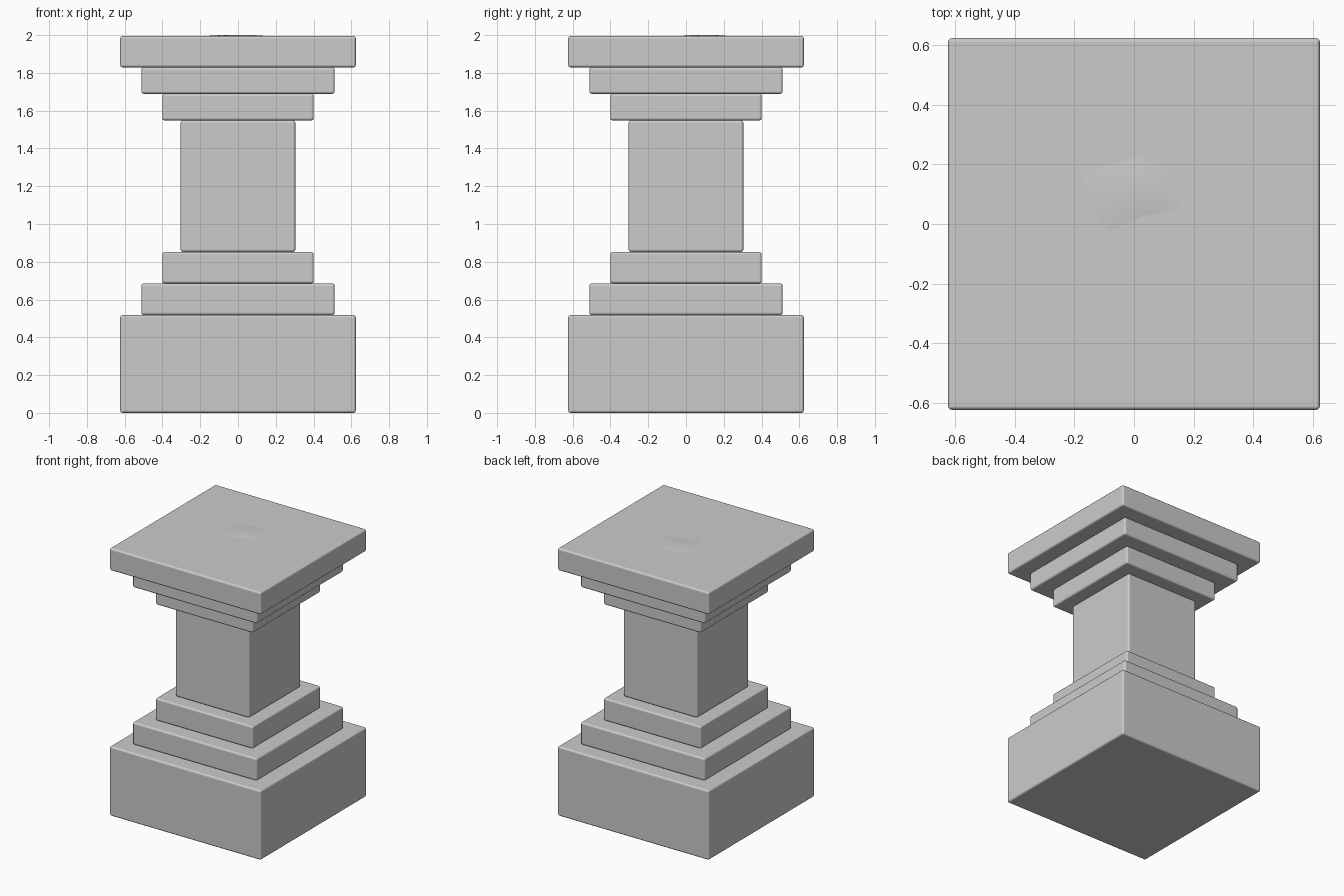
import bpy, bmesh

if "Cube" in bpy.data.objects:
    bpy.data.objects.remove(bpy.data.objects["Cube"])

def finish(obj):
    bpy.ops.object.select_all(action='DESELECT')
    obj.select_set(True)
    bpy.context.view_layer.objects.active = obj
    bpy.ops.object.shade_smooth_by_angle(angle=0.7)

def block(name, half, z0, z1, bevel=0.014):
    """Square slab with softly rounded edges."""
    bpy.ops.mesh.primitive_cube_add(size=1, location=(0, 0, (z0 + z1) / 2))
    obj = bpy.context.object
    obj.name = name
    obj.scale = (2 * half, 2 * half, z1 - z0)
    bpy.ops.object.transform_apply(location=False, rotation=False, scale=True)
    mod = obj.modifiers.new("soft_edges", 'BEVEL')
    mod.width = bevel
    mod.segments = 3
    mod.harden_normals = True
    finish(obj)

# Stacked slabs from plinth to top: name, half width, bottom, top
for part in [
    ("base_plinth", 0.624, 0.0, 0.518),
    ("base_step_lower", 0.512, 0.518, 0.685),
    ("base_step_upper", 0.401, 0.685, 0.852),
    ("shaft", 0.304, 0.852, 1.548),
    ("cap_step_lower", 0.401, 1.548, 1.689),
    ("cap_step_upper", 0.512, 1.689, 1.829),
    ("cap_slab", 0.624, 1.829, 1.995),
]:
    block(*part)

# Faint worn patch on the top: a very low irregular mound
outline = [(-0.19, 0.18), (-0.17, 0.06), (-0.09, -0.04), (0.03, 0.02),
           (0.17, 0.05), (0.11, 0.19), (0.03, 0.24), (-0.05, 0.22)]
bm = bmesh.new()
rings = []
for k, z in ((1.0, 1.994), (0.5, 2.0)):
    rings.append([bm.verts.new((x * k, 0.1 + (y - 0.1) * k, z)) for x, y in outline])
for i in range(len(outline)):
    j = (i + 1) % len(outline)
    bm.faces.new((rings[0][i], rings[0][j], rings[1][j], rings[1][i]))
bm.faces.new(rings[1])
bmesh.ops.recalc_face_normals(bm, faces=bm.faces)
if rings[1][0].link_faces[-1].normal.z < 0:
    bmesh.ops.reverse_faces(bm, faces=bm.faces)
mesh = bpy.data.meshes.new("worn_patch")
bm.to_mesh(mesh)
bm.free()
patch = bpy.data.objects.new("worn_patch", mesh)
bpy.context.collection.objects.link(patch)
finish(patch)
